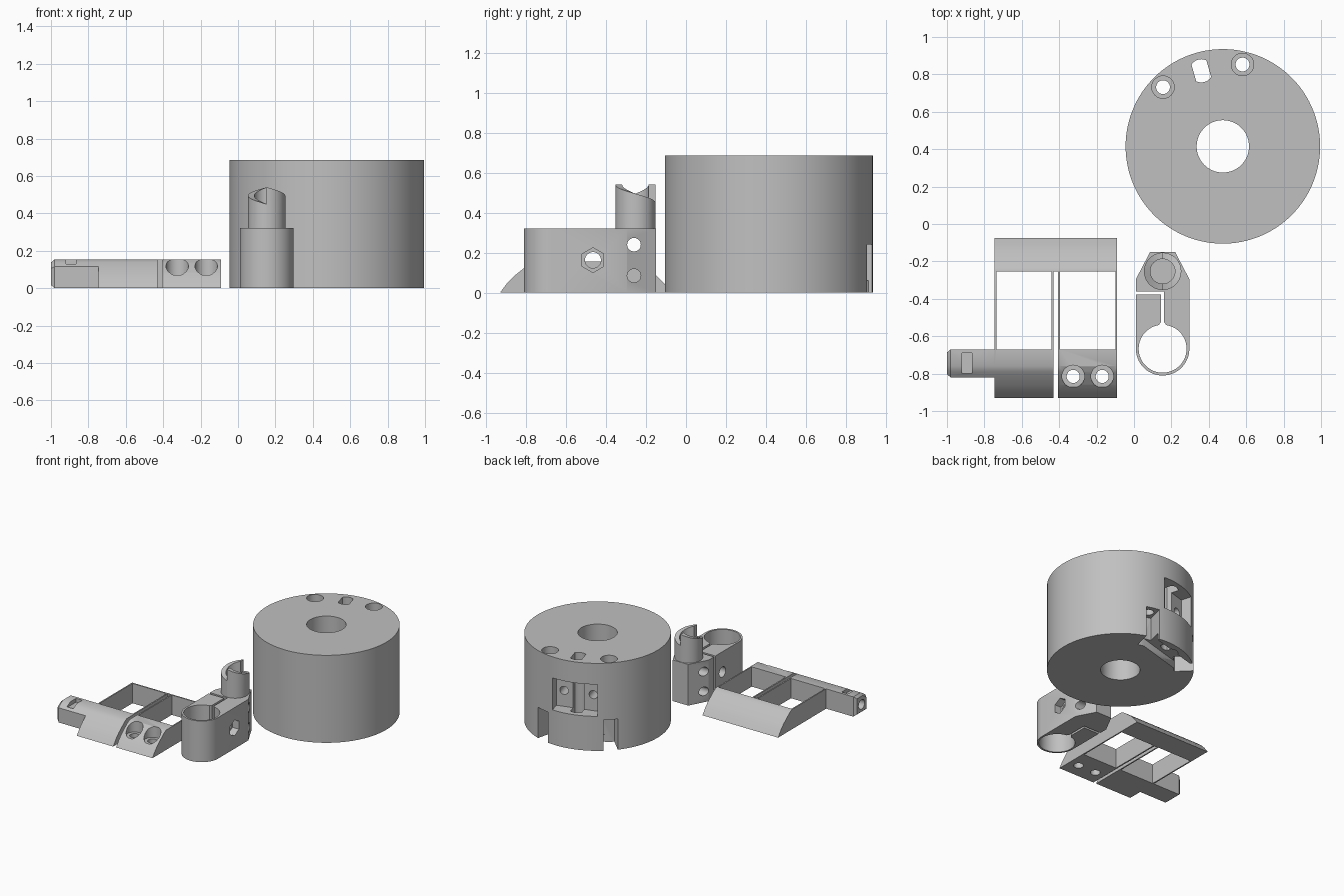
import bpy, bmesh, math
from mathutils import Matrix, Vector

if "Cube" in bpy.data.objects:
    bpy.data.objects.remove(bpy.data.objects["Cube"])

grey = bpy.data.materials.new("plain grey")
grey.diffuse_color = (0.53, 0.53, 0.53, 1)
grey.use_nodes = True
grey.node_tree.nodes["Principled BSDF"].inputs["Base Color"].default_value = grey.diffuse_color


def finish(bm, name):
    bmesh.ops.recalc_face_normals(bm, faces=bm.faces)
    me = bpy.data.meshes.new(name)
    bm.to_mesh(me)
    bm.free()
    ob = bpy.data.objects.new(name, me)
    bpy.context.collection.objects.link(ob)
    me.materials.append(grey)
    return ob


def prism(name, pts, lo, hi, axis='Z'):
    """Extrude a 2D outline along Z (points x,y) or X (points y,z)."""
    bm = bmesh.new()
    place = (lambda p: (p[0], p[1], lo)) if axis == 'Z' else (lambda p: (lo, p[0], p[1]))
    face = bm.faces.new([bm.verts.new(place(p)) for p in pts])
    ext = bmesh.ops.extrude_face_region(bm, geom=[face])
    step = Vector((0, 0, hi - lo)) if axis == 'Z' else Vector((hi - lo, 0, 0))
    bmesh.ops.translate(bm, vec=step, verts=[g for g in ext['geom'] if isinstance(g, bmesh.types.BMVert)])
    return finish(bm, name)


def arc(cx, cy, r, a0, a1, n):
    return [(cx + r * math.cos(math.radians(a0 + (a1 - a0) * i / n)),
             cy + r * math.sin(math.radians(a0 + (a1 - a0) * i / n))) for i in range(n + 1)]


def rod(cx, cy, r, lo, hi, axis='Z', n=40):
    return prism("cutter", arc(cx, cy, r, 0, 360, n)[:-1], lo, hi, axis)


def block(x0, x1, y0, y1, z0, z1):
    return prism("cutter", [(x0, y0), (x1, y0), (x1, y1), (x0, y1)], z0, z1)


def cut(ob, cutters, op='DIFFERENCE'):
    for c in cutters:
        c.hide_render = True
        m = ob.modifiers.new("cut", 'BOOLEAN')
        m.operation, m.solver, m.object = op, 'EXACT', c
    bpy.context.view_layer.update()
    dg = bpy.context.evaluated_depsgraph_get()
    me = bpy.data.meshes.new_from_object(ob.evaluated_get(dg))
    ob.modifiers.clear()
    ob.data = me
    for c in cutters:
        bpy.data.objects.remove(c)


def smooth(ob):
    bpy.ops.object.select_all(action='DESELECT')
    ob.select_set(True)
    bpy.context.view_layer.objects.active = ob
    bpy.ops.object.shade_smooth_by_angle(angle=math.radians(30))


# Drum, built about the origin with its worked side facing local +x
H, R = 0.685, 0.52
drum = rod(0, 0, R, 0, H, n=128)
drum.name = "drum"
cuts = [rod(0, 0, 0.14, -0.1, H + 0.1, n=64)]
for s in (-1, 1):
    a = math.radians(29.4 * s)
    hx, hy = 0.45 * math.cos(a), 0.45 * math.sin(a)
    cuts.append(rod(hx, hy, 0.037, -0.1, H + 0.1))
    cuts.append(rod(hx, hy, 0.06, H - 0.1, H + 0.1))
    # open notch under each screw hole
    notch = block(0.38, 0.6, -0.052, 0.052, -0.1, 0.24)
    notch.data.transform(Matrix.Rotation(a, 4, 'Z'))
    cuts.append(notch)
    # small screw holes in the window floor
    cuts.append(rod(0.11 * s, 0.395, 0.032, 0.3, 0.45, 'X', 24))
# window, wire slot and shallow underside pocket
cuts.append(block(0.41, 0.6, -0.168, 0.168, 0.27, 0.52))
slot = arc(0.42, 0, 0.062, -42, 42, 10) + arc(0.42, 0, 0.062, 138, 222, 10)
cuts.append(prism("cutter", slot, -0.1, H + 0.1))
cuts.append(block(0.33, 0.46, -0.2, 0.2, -0.1, 0.06))
cut(drum, cuts)
drum.data.transform(Matrix.Translation((0.475, 0.415, 0)) @ Matrix.Rotation(math.radians(105.9), 4, 'Z'))
smooth(drum)

# Clamp arm: ring at the front, chamfered block at the back
CX = 0.153
outline = arc(CX, -0.667, 0.143, 180, 360, 40) + [
    (0.296, -0.295), (0.22, -0.15), (0.086, -0.15), (0.01, -0.295)]
arm = prism("clamp_arm", outline, 0, 0.322)
cuts = [
    rod(CX, -0.667, 0.128, -0.1, 0.5, n=64),
    block(-0.1, 0.16, -0.378, -0.36, -0.1, 0.5),
    block(0.144, 0.161, -0.56, -0.365, -0.1, 0.5),
    prism("cutter", [(0.105, -0.575), (0.2, -0.575), (0.161, -0.525), (0.144, -0.525)], -0.1, 0.5),
    rod(-0.465, 0.163, 0.04, -0.1, 0.5, 'X', 32),
    prism("cutter", arc(-0.465, 0.163, 0.062, 30, 330, 5), 0.24, 0.5, 'X'),
]
for z in (0.085, 0.24):
    cuts.append(rod(-0.26, z, 0.034, -0.1, 0.5, 'X', 32))
cut(arm, cuts)
smooth(arm)

# Cam post: tube whose rim is two half-turn ramps with steps between
bm = bmesh.new()
PY, N = -0.253, 24
loops = []
for half in (0, 1):
    for i in range(N + 1):
        a = math.radians(90 - 180 * half) - math.pi * i / N
        top = 0.45 + 0.09 * i / N
        c, s = math.cos(a), math.sin(a)
        loops.append([bm.verts.new((CX + r * c, PY + r * s, z)) for r, z in
                      ((0.1, 0.32), (0.1, top), (0.066, top), (0.066, 0.32))])
for i, a in enumerate(loops):
    b = loops[(i + 1) % len(loops)]
    for j in range(4):
        bm.faces.new((a[j], a[(j + 1) % 4], b[(j + 1) % 4], b[j]))
bmesh.ops.remove_doubles(bm, verts=bm.verts, dist=1e-5)
smooth(finish(bm, "cam_post"))

# Twin frame: low section with rounded front and back edges
front = [(-0.93, 0), (-0.895, 0.047), (-0.86, 0.083), (-0.82, 0.115), (-0.79, 0.138), (-0.76, 0.155)]
back = [(-1.005 - y, z) for y, z in reversed(front)]
frame = prism("twin_frame", front + back, -0.745, -0.09, 'X')
cuts = [
    block(-0.735, -0.44, -0.67, -0.255, -0.1, 0.3),
    block(-0.395, -0.1, -0.67, -0.255, -0.1, 0.3),
    block(-0.43, -0.405, -1.1, -0.255, -0.1, 0.3),
]
for x in (-0.325, -0.17):
    cuts.append(rod(x, -0.815, 0.035, -0.1, 0.3))
    cuts.append(rod(x, -0.815, 0.06, 0.07, 0.3))
cut(frame, cuts)
smooth(frame)

# Side stub with chamfered end, end hole and top pocket
stub = prism("side_stub", [(-0.82, 0), (-0.82, 0.115), (-0.79, 0.138), (-0.76, 0.155),
                           (-0.67, 0.155), (-0.67, 0)], -0.98, -0.745, 'X')
bm = bmesh.new()
bm.from_mesh(stub.data)
cap = [f for f in bm.faces if f.calc_center_median().x < -0.975]
ext = bmesh.ops.extrude_face_region(bm, geom=cap)
tip = [g for g in ext['geom'] if isinstance(g, bmesh.types.BMVert)]
bmesh.ops.delete(bm, geom=cap, context='FACES_ONLY')
for v in tip:
    v.co = (-1.0, -0.745 + (v.co.y + 0.745) * 0.78, 0.0775 + (v.co.z - 0.0775) * 0.78)
bmesh.ops.recalc_face_normals(bm, faces=bm.faces)
bm.to_mesh(stub.data)
bm.free()
cut(stub, [rod(-0.745, 0.073, 0.037, -1.1, -0.86, 'X', 32),
           block(-0.92, -0.866, -0.8, -0.69, 0.125, 0.3)])
smooth(stub)
